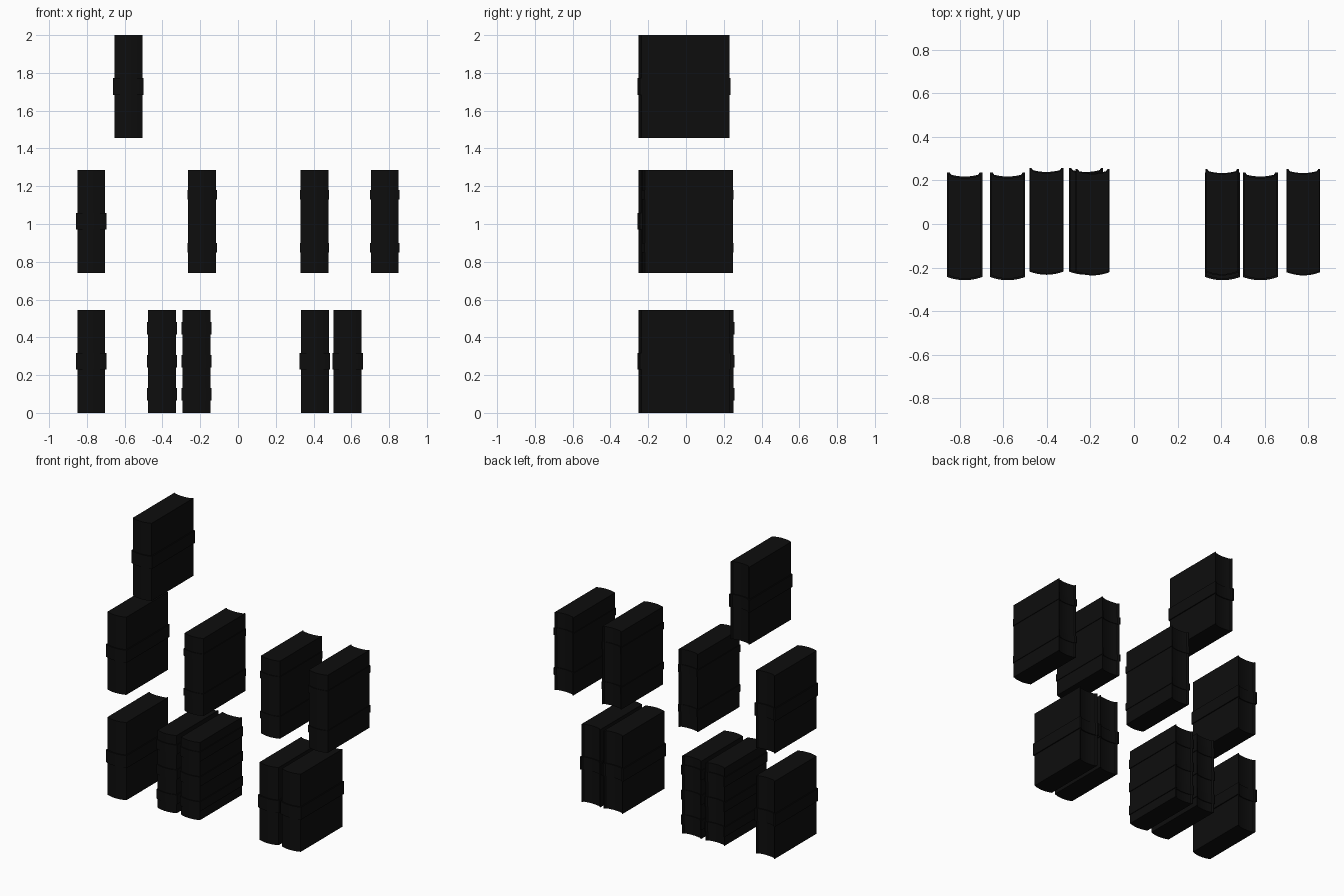
import bpy, bmesh, math

if "Cube" in bpy.data.objects:
    bpy.data.objects.remove(bpy.data.objects["Cube"])

W, D, H = 0.147, 0.48, 0.546     # book thickness, depth, height
BACK = 0.015                     # depth of the rounded spine
COVER = 0.012                    # cover board thickness

black = bpy.data.materials.new("black_leather")
black.diffuse_color = (0.004, 0.004, 0.004, 1)
black.use_nodes = True
black.node_tree.nodes["Principled BSDF"].inputs["Base Color"].default_value = black.diffuse_color


def outline(grow=0.0):
    """Book seen from above: rounded spine at -y, hollow fore edge at +y."""
    h, n = W / 2, 12
    f, b = -D / 2, D / 2
    pts = []
    # rounded spine
    for i in range(n + 1):
        t = -1 + 2 * i / n
        pts.append(((h + grow) * t, f - grow + BACK * t * t))
    # cover lips and hollow fore edge
    pts += [(h + grow, b + grow), (h - COVER * 0.4, b + grow)]
    for i in range(n + 1):
        t = 1 - 2 * i / n
        pts.append(((h - COVER) * t, b - 0.018 + grow + 0.008 * t * t))
    pts += [(-h + COVER * 0.4, b + grow), (-h - grow, b + grow)]
    return pts


def add_prism(bm, pts, z0, z1):
    face = bm.faces.new([bm.verts.new((x, y, z0)) for x, y in pts])
    res = bmesh.ops.extrude_face_region(bm, geom=[face])
    verts = [v for v in res["geom"] if isinstance(v, bmesh.types.BMVert)]
    bmesh.ops.translate(bm, verts=verts, vec=(0, 0, z1 - z0))


def make_part(name, grow, spans, loc):
    bm = bmesh.new()
    for z0, z1 in spans:
        add_prism(bm, outline(grow), z0, z1)
    bmesh.ops.recalc_face_normals(bm, faces=bm.faces)
    mesh = bpy.data.meshes.new(name)
    bm.to_mesh(mesh)
    bm.free()
    mesh.materials.append(black)
    ob = bpy.data.objects.new(name, mesh)
    ob.location = loc
    bpy.context.collection.objects.link(ob)
    bpy.context.view_layer.objects.active = ob
    ob.select_set(True)
    bpy.ops.object.shade_smooth_by_angle(angle=math.radians(30))
    ob.select_set(False)


# binding styles: y shift, strap thickness, strap heights
STYLES = {
    "one": (-0.011, 0.007, [(0.23, 0.318)]),
    "two": (0.008, 0.004, [(0.108, 0.158), (0.388, 0.438)]),
    "three": (0.012, 0.005, [(0.065, 0.132), (0.24, 0.307), (0.415, 0.482)]),
}

# x centre, shelf height, style
BOOKS = [
    (-0.777, 0, "one"), (-0.402, 0, "three"), (-0.22, 0, "three"),
    (0.407, 0, "one"), (0.58, 0, "one"),
    (-0.777, 0.741, "one"), (-0.19, 0.741, "two"),
    (0.405, 0.741, "two"), (0.777, 0.741, "two"),
    (-0.58, 1.454, "one"),
]

for i, (x, z, style) in enumerate(BOOKS, 1):
    y, grow, spans = STYLES[style]
    make_part(f"book_{i}", 0, [(0, H)], (x, y, z))
    make_part(f"book_straps_{i}", grow, spans, (x, y, z))
